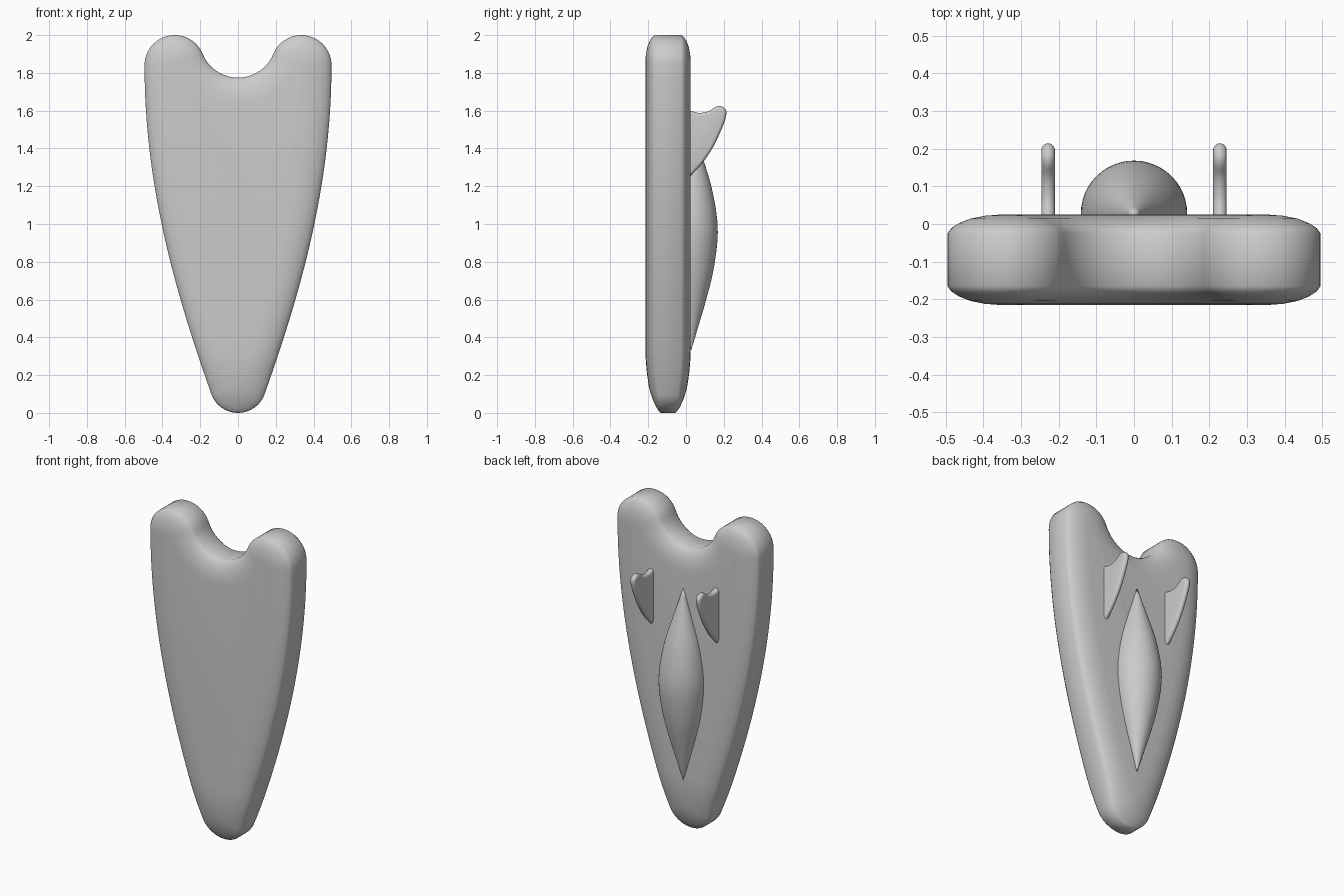
import bpy, bmesh
from math import sin, cos, pi, radians
from mathutils import Vector
from mathutils.geometry import interpolate_bezier

cube = bpy.data.objects.get("Cube")
if cube:
    bpy.data.objects.remove(cube)

grey = bpy.data.materials.new("plain grey")
grey.use_nodes = True
grey.diffuse_color = (0.6, 0.6, 0.6, 1)
grey.node_tree.nodes["Principled BSDF"].inputs["Base Color"].default_value = (0.6, 0.6, 0.6, 1)


def finish(name, bm, angle=50):
    bmesh.ops.recalc_face_normals(bm, faces=bm.faces)
    mesh = bpy.data.meshes.new(name)
    bm.to_mesh(mesh)
    bm.free()
    mesh.materials.append(grey)
    obj = bpy.data.objects.new(name, mesh)
    bpy.context.collection.objects.link(obj)
    bpy.ops.object.select_all(action='DESELECT')
    obj.select_set(True)
    bpy.context.view_layer.objects.active = obj
    bpy.ops.object.shade_smooth_by_angle(angle=radians(angle))
    return obj


def arc(cx, cz, r, a, b, n):
    steps = [radians(a + (b - a) * i / n) for i in range(n + 1)]
    return [Vector((cx + r * cos(t), cz + r * sin(t))) for t in steps]


def smooth_path(points, n):
    """Catmull-Rom curve through the points."""
    p = [Vector(q) for q in points]
    p = [2 * p[0] - p[1]] + p + [2 * p[-1] - p[-2]]
    out = []
    for i in range(1, len(p) - 2):
        h1, h2 = p[i] + (p[i + 1] - p[i - 1]) / 6, p[i + 1] - (p[i + 2] - p[i]) / 6
        out += [q.to_2d() for q in interpolate_bezier(p[i], h1, h2, p[i + 1], n + 1)[:-1]]
    return out + [p[-2]]


def slab(outline, edge, place):
    """Rounded slab: rings inset by d at half thickness h, given as (d, h)."""
    n = len(outline)
    area = sum(outline[i - 1].cross(outline[i]) for i in range(n))
    sign = 1 if area > 0 else -1
    inward = []
    for i in range(n):
        t = (outline[(i + 1) % n] - outline[i]).normalized() + (outline[i] - outline[i - 1]).normalized()
        inward.append(Vector((-t.y, t.x)).normalized() * sign)
    bm = bmesh.new()
    rings = []
    for d, h in [(d, -h) for d, h in edge] + [(d, h) for d, h in reversed(edge)]:
        rings.append([bm.verts.new(place(p + m * d, h)) for p, m in zip(outline, inward)])
    for a, b in zip(rings, rings[1:]):
        for i in range(n):
            bm.faces.new((a[i - 1], a[i], b[i], b[i - 1]))
    bm.faces.new(rings[0])
    bm.faces.new(rings[-1])
    return bm


# Board: notch, lobe, long side and rounded tip, mirrored
half = arc(0, 1.977, 0.202, -90, -22.2, 12)
half += arc(0.335, 1.84, 0.16, 157.8, 0, 24)[1:]
side = interpolate_bezier(Vector((0.495, 1.84)), Vector((0.495, 1.2)),
                          Vector((0.33, 0.63)), Vector((0.141, 0.1)), 25)
half += [p.to_2d() for p in side[1:]]
half += arc(0, 0.15, 0.15, -20, -90, 10)[1:]
outline = half + [Vector((-p.x, p.y)) for p in reversed(half[1:-1])]
edge = [(0.14, 0.12), (0.1, 0.117), (0.06, 0.109), (0.03, 0.097), (0.01, 0.084), (0, 0.07)]
bm = slab(outline, edge, lambda p, h: (p.x, h, p.y))

# Thin the board towards its lower tip
for k in range(5):
    bmesh.ops.bisect_plane(bm, geom=bm.verts[:] + bm.edges[:] + bm.faces[:],
                           plane_co=(0, 0, 0.17 + 0.045 * k), plane_no=(0, 0, 1))
for v in bm.verts:
    v.co.y *= 1 - 0.43 * max(0, 1 - v.co.z / 0.35) ** 2
    v.co.y -= 0.095
finish("board", bm)

# Spindle pod half sunk in the back
pod = smooth_path([(0, 0.33), (0.033, 0.44), (0.08, 0.6), (0.117, 0.75), (0.14, 0.92),
                   (0.135, 1.05), (0.107, 1.2), (0.065, 1.34), (0, 1.54)], 4)
bm = bmesh.new()
verts = [bm.verts.new((r, 0.027, z)) for r, z in pod]
edges = [bm.edges.new(pair) for pair in zip(verts, verts[1:])]
bmesh.ops.spin(bm, geom=verts + edges, cent=(0, 0.027, 0), axis=(0, 0, 1),
               angle=2 * pi, steps=48)
bmesh.ops.remove_doubles(bm, verts=bm.verts, dist=0.0005)
finish("back_pod", bm)

# Pair of swept fins with rounded rims
fin = smooth_path([(0.0, 1.605), (0.03, 1.598), (0.07, 1.588), (0.12, 1.597), (0.16, 1.622),
                   (0.19, 1.622), (0.214, 1.595), (0.2, 1.53), (0.145, 1.41),
                   (0.085, 1.32), (0.025, 1.255), (-0.02, 1.21)], 4)
rim = [(0.018 * (1 - cos(a)), 0.018 * sin(a)) for a in [radians(90 - 18 * i) for i in range(5)]]
rim.append((0, 0.002))
for name, x in (("left_fin", 0.228), ("right_fin", -0.228)):
    finish(name, slab(fin, rim, lambda p, h: (x + h, p.x, p.y)))
